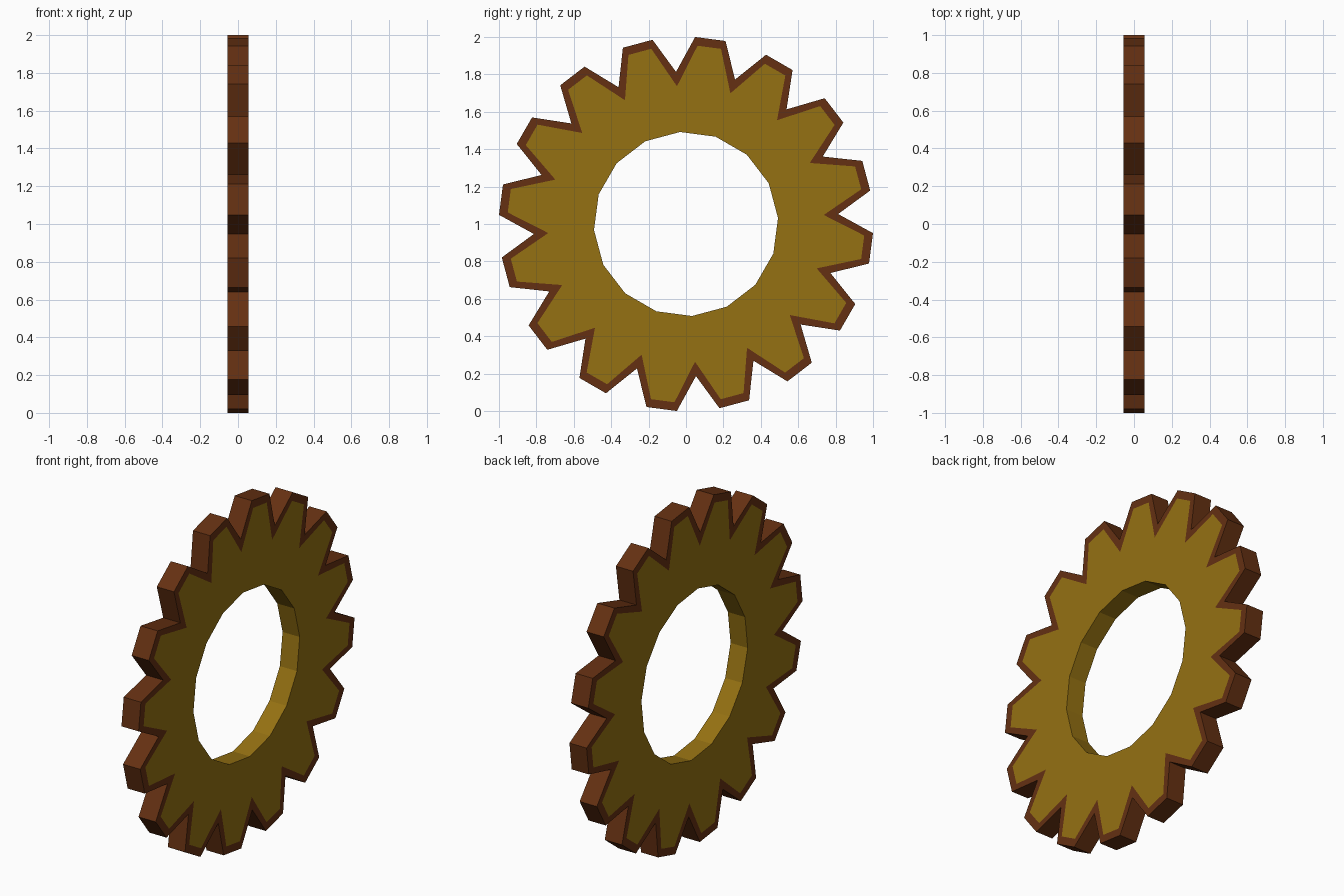
import bpy, bmesh
from math import sin, cos, radians

if "Cube" in bpy.data.objects:
    bpy.data.objects.remove(bpy.data.objects["Cube"])

TEETH = 16
STEP = 360 / TEETH
FIRST = 7.5          # angle of the first tooth from the top, degrees
HALF = 0.0555        # half thickness


def material(name, rgb):
    m = bpy.data.materials.new(name)
    m.diffuse_color = (*rgb, 1)
    m.use_nodes = True
    m.node_tree.nodes["Principled BSDF"].inputs["Base Color"].default_value = m.diffuse_color
    return m


def tooth_outline(root, tip, half_angle):
    """Closed zigzag: root, tip start, tip end for each tooth."""
    pts = []
    for k in range(TEETH):
        a = FIRST + k * STEP
        pts += [(root, a - STEP / 2), (tip, a - half_angle), (tip, a + half_angle)]
    return pts


bm = bmesh.new()


def ring(points, x):
    return [bm.verts.new((x, r * sin(radians(a)), 1 + r * cos(radians(a)))) for r, a in points]


def bridge(a, b, mat):
    n = len(a)
    for i in range(n):
        j = (i + 1) % n
        bm.faces.new((a[i], a[j], b[j], b[i])).material_index = mat


outer_pts = tooth_outline(0.815, 1.001, 4.7)
inset_pts = tooth_outline(0.738, 0.955, 3.8)
hole_pts = [(0.493, FIRST + (k - 0.5) * STEP) for k in range(TEETH)]

outers, holes = [], []
for x in (-HALF, HALF):
    outer, inset, hole = ring(outer_pts, x), ring(inset_pts, x), ring(hole_pts, x)
    # dark border following the teeth
    bridge(outer, inset, 1)
    # golden face, one sector per tooth
    for k in range(TEETH):
        n = (k + 1) % TEETH
        sector = [hole[k]] + inset[3 * k:3 * k + 3] + [inset[3 * n], hole[n]]
        bm.faces.new(sector).material_index = 0
    outers.append(outer)
    holes.append(hole)

# outer tooth walls and bore wall
bridge(*outers, 1)
bridge(*holes, 0)
bmesh.ops.recalc_face_normals(bm, faces=bm.faces)

mesh = bpy.data.meshes.new("gear_ring")
bm.to_mesh(mesh)
bm.free()
mesh.materials.append(material("gold", (0.30, 0.165, 0.006)))
mesh.materials.append(material("dark_brown", (0.13, 0.03, 0.006)))
bpy.context.collection.objects.link(bpy.data.objects.new("gear_ring", mesh))
